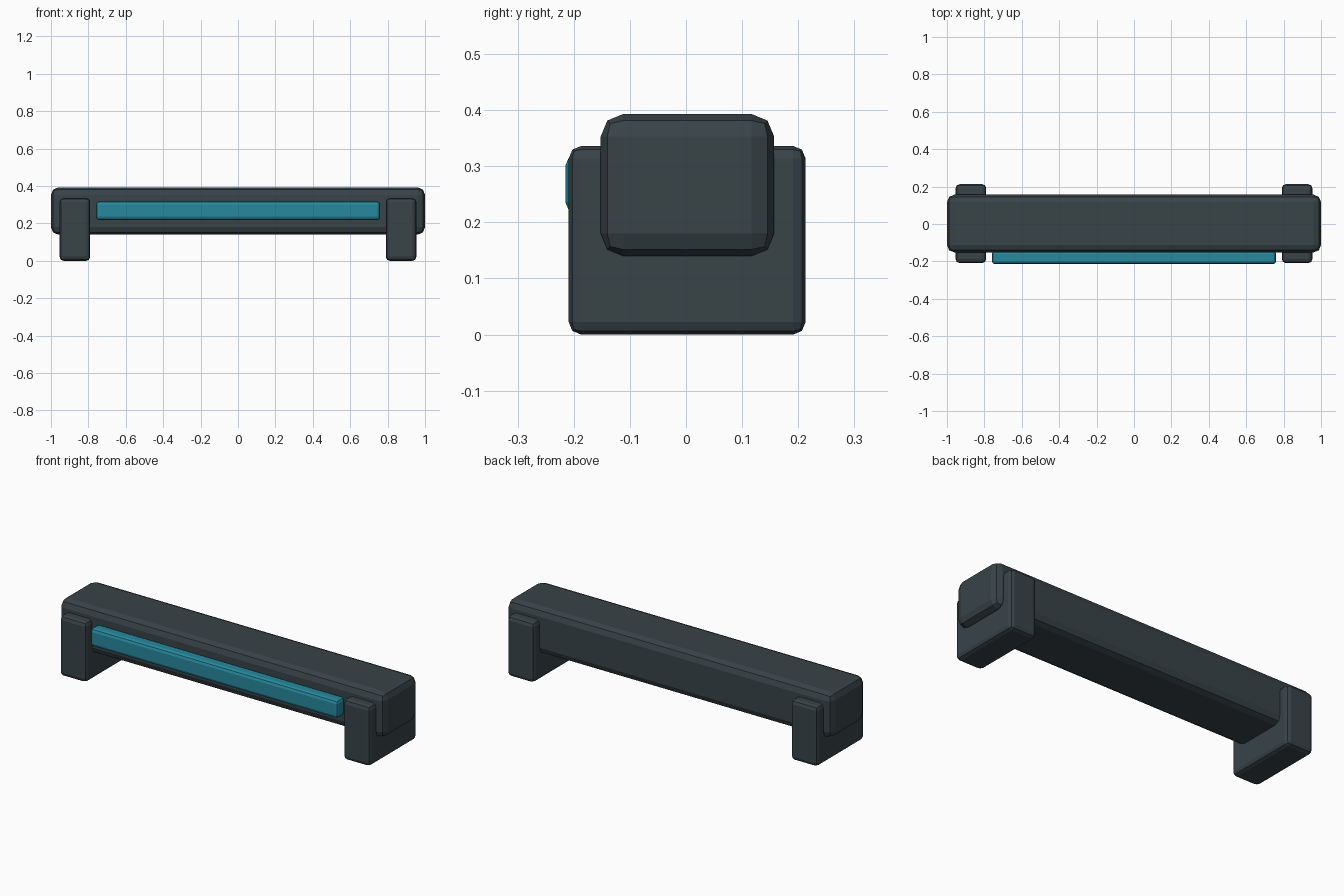
import bpy

if "Cube" in bpy.data.objects:
    bpy.data.objects.remove(bpy.data.objects["Cube"])


def material(name, rgb):
    m = bpy.data.materials.new(name)
    m.diffuse_color = (*rgb, 1)
    m.use_nodes = True
    m.node_tree.nodes["Principled BSDF"].inputs["Base Color"].default_value = m.diffuse_color
    return m


def block(name, lo, hi, bevel, mat):
    """Bevelled box spanning the corners lo and hi."""
    bpy.ops.mesh.primitive_cube_add(size=1)
    ob = bpy.context.object
    ob.name = name
    ob.location = [(a + b) / 2 for a, b in zip(lo, hi)]
    ob.scale = [b - a for a, b in zip(lo, hi)]
    bpy.ops.object.transform_apply(location=True, rotation=False, scale=True)
    mod = ob.modifiers.new("rounded_edges", 'BEVEL')
    mod.width = bevel
    mod.segments = 2
    ob.data.materials.append(mat)
    return ob


dark = material("dark_slate", (0.04, 0.056, 0.064))
teal = material("teal", (0.02, 0.25, 0.34))

# Main horizontal bar
block("main_bar", (-1, -0.152, 0.142), (1, 0.157, 0.395), 0.04, dark)

# Mirrored support feet
for side, x in (("left", -0.872), ("right", 0.872)):
    block(side + "_foot", (x - 0.082, -0.209, 0.002), (x + 0.082, 0.213, 0.338),
          0.022, dark)

# Coloured strip on the front face
block("front_strip", (-0.76, -0.215, 0.22), (0.76, -0.143, 0.321), 0.018, teal)

# Stand everything on the ground
for ob in bpy.data.objects:
    ob.location.z -= 0.002
